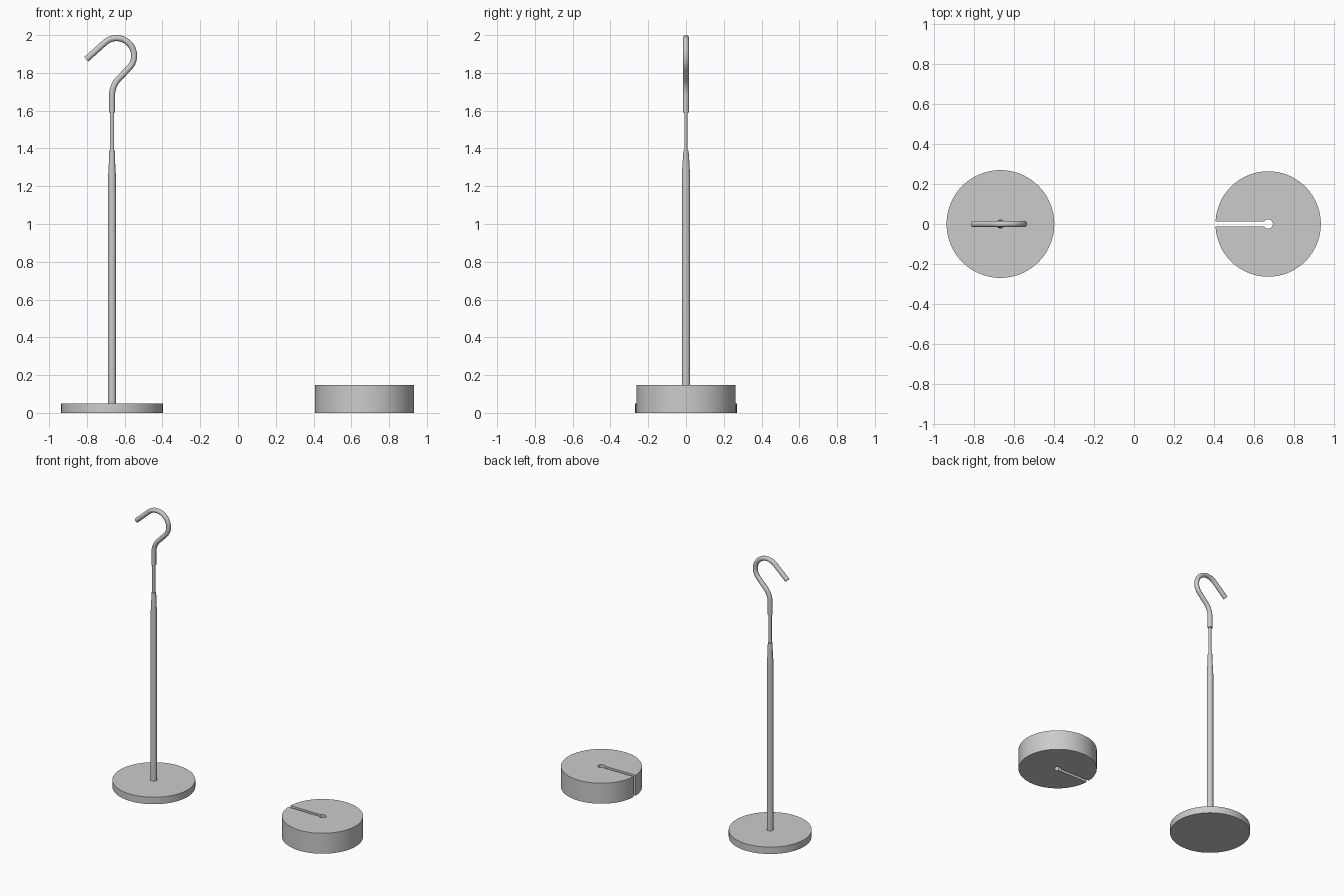
import bpy, bmesh
from math import cos, sin, pi, radians, asin

if "Cube" in bpy.data.objects:
    bpy.data.objects.remove(bpy.data.objects["Cube"])

ROD_X, DISC_X = -0.667, 0.67


def finish(obj):
    bpy.ops.object.select_all(action='DESELECT')
    obj.select_set(True)
    bpy.context.view_layer.objects.active = obj
    bpy.ops.object.shade_smooth_by_angle(angle=radians(30))


def mesh_object(name, bm, x):
    bmesh.ops.recalc_face_normals(bm, faces=bm.faces)
    me = bpy.data.meshes.new(name)
    bm.to_mesh(me)
    bm.free()
    obj = bpy.data.objects.new(name, me)
    obj.location.x = x
    bpy.context.collection.objects.link(obj)
    finish(obj)
    return obj


def loft(name, rings, x, n):
    """Capped stack of elliptical rings given as (z, x radius, y radius)."""
    bm = bmesh.new()
    loops = [[bm.verts.new((rx * cos(2 * pi * i / n), ry * sin(2 * pi * i / n), z))
              for i in range(n)] for z, rx, ry in rings]
    for a, b in zip(loops, loops[1:]):
        for i in range(n):
            j = (i + 1) % n
            bm.faces.new((a[i], a[j], b[j], b[i]))
    bm.faces.new(loops[0])
    bm.faces.new(loops[-1])
    return mesh_object(name, bm, x)


def arc(cx, cy, r, a0, a1, n):
    return [(cx + r * cos(a0 + (a1 - a0) * i / n),
             cy + r * sin(a0 + (a1 - a0) * i / n)) for i in range(n + 1)]


# Hanger: base plate, tapered rod and thin flattened neck
loft("base_plate", [(0, 0.269, 0.269), (0.05, 0.269, 0.269)], ROD_X, 96)
loft("rod", [(0.045, 0.022, 0.022), (1.23, 0.022, 0.022), (1.255, 0.021, 0.0215),
             (1.29, 0.018, 0.020), (1.34, 0.0165, 0.017), (1.39, 0.016, 0.0135)], ROD_X, 32)
loft("neck", [(1.38, 0.0115, 0.008), (1.6, 0.0115, 0.008)], ROD_X, 32)

# Hook: straight stem, reverse bend, main bend, straight tip
path = [(ROD_X, 1.59)]
path += arc(ROD_X + 0.13, 1.68, 0.13, pi, 0.75 * pi, 14)
path += arc(-0.643, 1.891, 0.093, -pi / 4, radians(133), 40)
path += [(-0.803, 1.872)]
cu = bpy.data.curves.new("hook", 'CURVE')
cu.dimensions = '3D'
cu.bevel_depth = 0.016
cu.bevel_resolution = 6
cu.use_fill_caps = True
sp = cu.splines.new('POLY')
sp.points.add(len(path) - 1)
for p, (x, z) in zip(sp.points, path):
    p.co = (x, 0, z, 1)
hook = bpy.data.objects.new("hook", cu)
bpy.context.collection.objects.link(hook)
bpy.context.view_layer.objects.active = hook
hook.select_set(True)
bpy.ops.object.select_all(action='DESELECT')
hook.select_set(True)
bpy.ops.object.convert(target='MESH')
finish(bpy.context.view_layer.objects.active)

# Slotted weight: outline with radial slot ending in a round hole, extruded
R, r, half = 0.263, 0.0235, 0.0125
a, b = asin(half / R), asin(half / r)
outline = arc(0, 0, R, -pi + a, pi - a, 96) + arc(0, 0, r, pi - b, -pi + b, 28)
bm = bmesh.new()
face = bm.faces.new([bm.verts.new((x, y, 0)) for x, y in outline])
top = bmesh.ops.extrude_face_region(bm, geom=[face], use_keep_orig=True)
bmesh.ops.translate(bm, vec=(0, 0, 0.147),
                    verts=[v for v in top["geom"] if isinstance(v, bmesh.types.BMVert)])
mesh_object("slotted_weight", bm, DISC_X)
